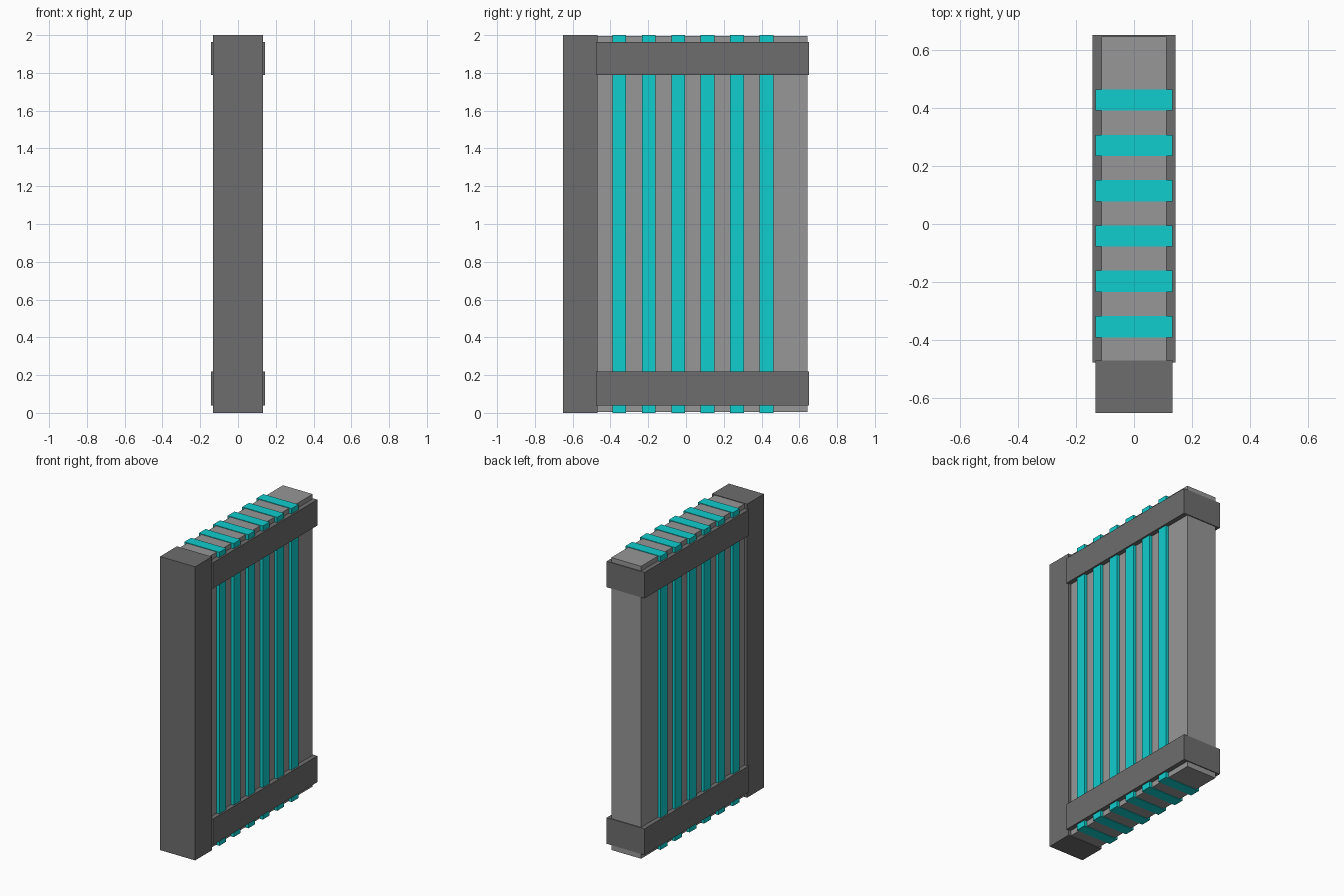
import bpy

if "Cube" in bpy.data.objects:
    bpy.data.objects.remove(bpy.data.objects["Cube"])


def material(name, rgb):
    mat = bpy.data.materials.new(name)
    mat.diffuse_color = (*rgb, 1.0)
    mat.use_nodes = True
    mat.node_tree.nodes["Principled BSDF"].inputs["Base Color"].default_value = mat.diffuse_color
    return mat


def box(name, half_x, y, z, mat):
    """Box centred on x = 0, spanning the given y and z ranges."""
    bpy.ops.mesh.primitive_cube_add(
        size=1, location=(0, (y[0] + y[1]) / 2, (z[0] + z[1]) / 2))
    ob = bpy.context.object
    ob.name = name
    ob.scale = (2 * half_x, y[1] - y[0], z[1] - z[0])
    bpy.ops.object.transform_apply(location=False, rotation=False, scale=True)
    ob.data.materials.append(mat)
    return ob


dark = material("dark_grey", (0.155, 0.155, 0.155))
light = material("light_grey", (0.31, 0.31, 0.31))
cyan = material("cyan", (0.005, 0.61, 0.61))

# Light core panel and the thick post on the front edge
box("core_panel", 0.112, (-0.48, 0.644), (0.004, 1.996), light)
box("front_post", 0.132, (-0.65, -0.469), (0.0, 2.0), dark)

# Bands wrapping the panel near the bottom and top
for name, z in (("lower_band", (0.04, 0.218)), ("upper_band", (1.788, 1.964))):
    box(name, 0.143, (-0.476, 0.65), z, dark)

# Six glowing strips running the full height, proud of the core on every side
for i in range(6):
    y = -0.353 + i * 0.1558
    box(f"strip_{i + 1}", 0.132, (y - 0.0365, y + 0.0365), (0.0, 2.0), cyan)
